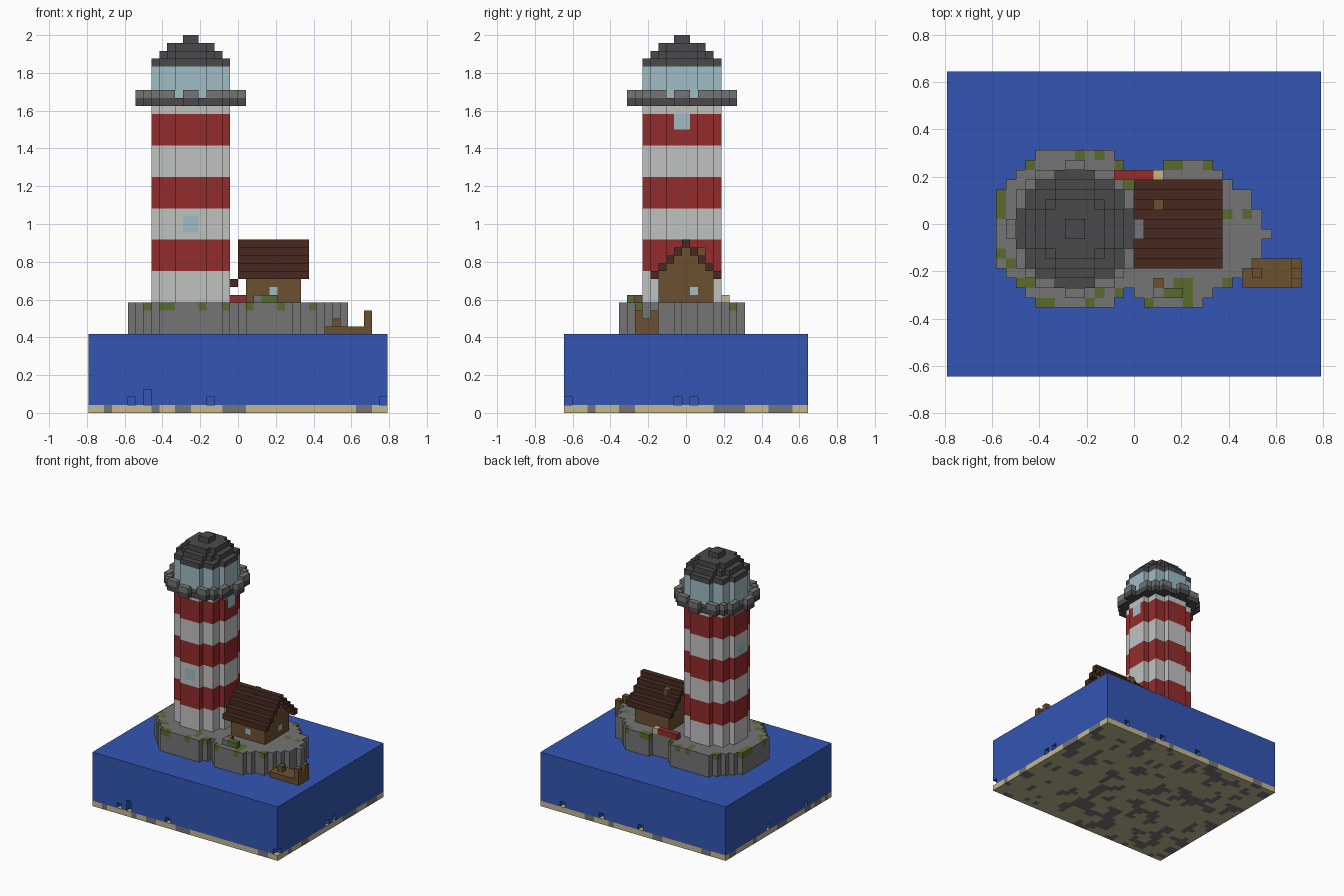
import bpy, bmesh
from mathutils import Vector, noise

if "Cube" in bpy.data.objects:
    bpy.data.objects.remove(bpy.data.objects["Cube"], do_unlink=True)

UNIT = 2 / 48  # size of one block
CENTRE = (-6, -0.5)  # tower axis in blocks


def make_material(name, hexcode):
    srgb = [int(hexcode[i:i + 2], 16) / 255 for i in (0, 2, 4)]
    linear = [c / 12.92 if c < 0.04 else ((c + 0.055) / 1.055) ** 2.4 for c in srgb]
    mat = bpy.data.materials.new(name)
    mat.use_nodes = True
    mat.diffuse_color = (*linear, 1)
    mat.node_tree.nodes["Principled BSDF"].inputs["Base Color"].default_value = (*linear, 1)
    return mat


PALETTE = {name: make_material(name, code) for name, code in {
    "white": "c0c2c0", "red": "932c2c", "glass": "a0bcc4", "slate": "4a4a4d",
    "stone": "757575", "wood": "6b5030", "roof_brown": "472a20",
    "sea_blue": "3356b3", "sand": "c4b890", "moss": "5a6b30"}.items()}


def box(x0, x1, y0, y1, z0, z1):
    """Blocks in a box; upper limits are exclusive."""
    return {(x, y, z) for x in range(x0, x1) for y in range(y0, y1) for z in range(z0, z1)}


def disc(radius, z0, z1):
    """Blocks in a round column on the tower axis."""
    return {c for c in box(-16, 5, -10, 10, z0, z1)
            if (c[0] + 0.5 - CENTRE[0]) ** 2 + (c[1] - CENTRE[1]) ** 2 <= radius ** 2}


def build(name, cells, colour):
    """Make one object from the outer faces of the blocks; colour is a name or a rule."""
    rule = colour if callable(colour) else lambda c: colour
    bm, verts, used = bmesh.new(), {}, []

    def vert(p):
        key = tuple(p)
        if key not in verts:
            verts[key] = bm.verts.new(Vector((p[0], p[1] - 0.5, p[2])) * UNIT)
        return verts[key]

    for cell in sorted(cells):
        for axis in range(3):
            for side in (0, 1):
                near = list(cell)
                near[axis] += 2 * side - 1
                if tuple(near) in cells:
                    continue
                u, v = (axis + 1) % 3, (axis + 2) % 3
                ring = []
                for du, dv in ((0, 0), (1, 0), (1, 1), (0, 1)):
                    p = list(cell)
                    p[axis] += side
                    p[u] += du
                    p[v] += dv
                    ring.append(vert(p))
                face = bm.faces.new(ring if side else ring[::-1])
                paint = rule(cell)
                if paint not in used:
                    used.append(paint)
                face.material_index = used.index(paint)
    mesh = bpy.data.meshes.new(name)
    bm.to_mesh(mesh)
    bm.free()
    for paint in used:
        mesh.materials.append(PALETTE[paint])
    obj = bpy.data.objects.new(name, mesh)
    bpy.context.collection.objects.link(obj)
    return obj


# Seabed with blotches of stone
def seabed_colour(c):
    return "stone" if noise.noise(Vector((c[0] * 0.43, c[1] * 0.43, 7.3))) > 0.17 else "sand"


build("seabed", box(-19, 19, -15, 16, 0, 1), seabed_colour)

# Sea block with small notches along its foot
sea = box(-19, 19, -15, 16, 1, 10)
for x, y in ((-14, -15), (-12, -15), (-4, -15), (18, -15), (18, -1), (18, 1),
             (14, 15), (6, 15), (-2, 15), (-19, 3), (-19, -8)):
    sea.discard((x, y, 1))
sea.discard((-12, -15, 2))
build("sea", sea, "sea_blue")

# Island: round lobe below the tower and an uneven lobe below the house
island = disc(8.5, 10, 14)
right_edges = [7, 8, 10, 11, 12, 13, 13, 14, 13, 13, 12, 12, 10, 9, 8]
for y, edge in enumerate(right_edges, -8):
    start = {-8: 1, -7: 0, 6: 3}.get(y, -6)
    island |= box(start, edge, y, y + 1, 10, 14)
moss = {(-6, 7), (-6, 6), (-4, 7), (-11, 6), (-2, 6), (-14, 3), (-14, 2), (-14, 1),
        (-14, -3), (-13, -4), (-12, -6), (-11, -6), (-10, -8), (-9, -8), (-4, -6),
        (-4, -7), (-2, -7), (-1, 4), (3, 6), (4, 6), (7, 6), (9, 1), (11, 1),
        (4, -6), (5, -6), (5, -7), (1, -8), (5, -8), (8, -7), (9, -6), (-5, -8)}
build("island", island,
      lambda c: "moss" if c[2] == 13 and c[:2] in moss else "stone")
build("mossy_rock", box(2, 5, -7, -6, 14, 15), lambda c: "stone" if c[0] == 2 else "moss")
build("crate", box(2, 3, -6, -5, 14, 15), "wood")

# Tower with bands and flush windows
windows = (box(-7, -5, -5, -4, 23, 25) | box(-2, -1, -1, 1, 36, 38)
           | box(-11, -10, -1, 1, 30, 32))


def tower_colour(c):
    if c in windows:
        return "glass"
    return "red" if (c[2] - 14) // 4 % 2 else "white"


build("tower", disc(5, 14, 39), tower_colour)
build("door_canopy", box(-1, 0, -1, 1, 16, 17), "roof_brown")

# Gallery, lantern room and stepped cap
build("gallery_floor", disc(6.6, 39, 40), "slate")
build("gallery_railing", disc(6.6, 40, 41) - disc(5.75, 40, 41), "stone")
build("lantern_room", disc(5, 40, 44), "glass")
cap = set()
for level, radius in enumerate((5, 4, 3, 1)):
    cap |= disc(radius, 44 + level, 45 + level)
build("lantern_cap", cap, "slate")

# House: gabled walls, stepped roof, chimney
walls, roof = set(), set()
for y in range(-4, 5):
    top = 21 - abs(y)
    roof |= box(0, 9, y, y + 1, top, top + 1)
    if abs(y) < 4:
        walls |= box(1, 8, y, y + 1, 14, top)
panes = {(4, -3, 15), (7, 1, 15)}
build("house_walls", walls, lambda c: "glass" if c in panes else "wood")
build("house_roof", roof, "roof_brown")
build("chimney", box(2, 3, 2, 3, 20, 21), "wood")

# Small red boat behind the house, with a pale bow
build("red_boat", box(-2, 3, 5, 6, 14, 15), lambda c: "sand" if c[0] == 2 else "red")

# Jetty with end posts and a box
jetty = box(11, 17, -6, -3, 10, 11) | box(16, 17, -6, -3, 11, 12) | box(12, 13, -5, -4, 11, 12)
for y in (-6, -4):
    jetty |= box(16, 17, y, y + 1, 12, 13)
build("jetty", jetty, "wood")
